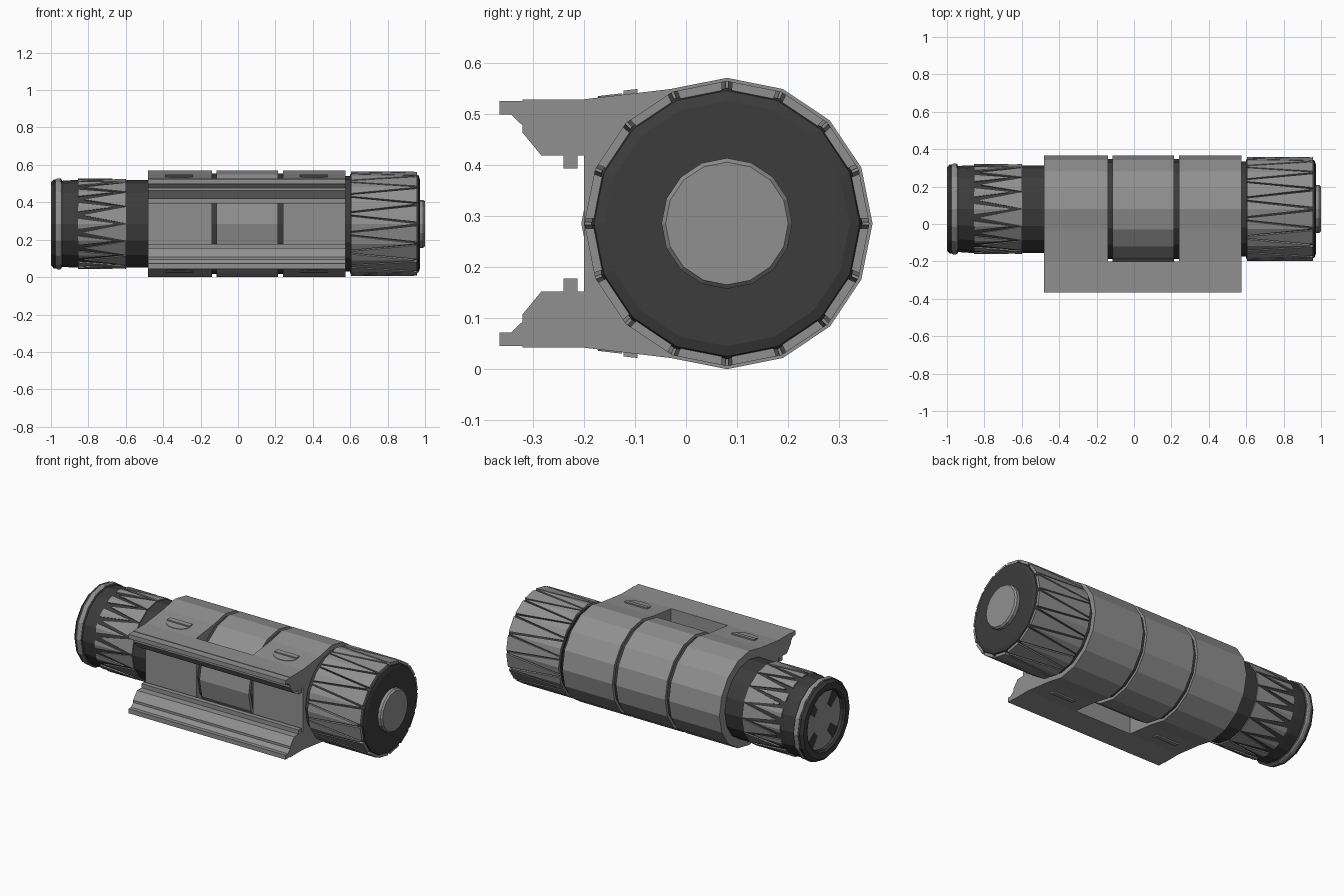
import bpy, bmesh, math

if "Cube" in bpy.data.objects:
    bpy.data.objects.remove(bpy.data.objects["Cube"])

CY, CZ, N = 0.08, 0.285, 16      # barrel axis and number of sides
STEP = 2 * math.pi / N


def material(name, v):
    m = bpy.data.materials.new(name)
    m.diffuse_color = (v, v, v, 1)
    m.use_nodes = True
    m.node_tree.nodes["Principled BSDF"].inputs["Base Color"].default_value = m.diffuse_color
    return m


GREY = material("mid grey", 0.28)
DARK = material("charcoal", 0.045)


def make(name, verts, faces, mat):
    bm = bmesh.new()
    vs = [bm.verts.new(v) for v in verts]
    for f in faces:
        bm.faces.new([vs[i] for i in f])
    bmesh.ops.recalc_face_normals(bm, faces=bm.faces)
    me = bpy.data.meshes.new(name)
    bm.to_mesh(me)
    bm.free()
    me.materials.append(mat)
    ob = bpy.data.objects.new(name, me)
    bpy.context.collection.objects.link(ob)
    return ob


def loft_faces(n):
    """Faces of a closed solid with two n-point ends."""
    return [list(range(n)), list(range(n, 2 * n))] + \
           [[i, (i + 1) % n, n + (i + 1) % n, n + i] for i in range(n)]


def prism(name, pts, x0, x1, mat):
    """Extrude a (y, z) outline along x."""
    return make(name, [(x, y, z) for x in (x0, x1) for y, z in pts],
                loft_faces(len(pts)), mat)


def polar(x, r, a):
    return (x, CY + r * math.cos(a), CZ + r * math.sin(a))


def lathe(name, prof, mat):
    """Revolve an (x, r) profile in N flat sides and cap both ends."""
    verts = [polar(x, r, i * STEP) for x, r in prof for i in range(N)]
    faces = [[k * N + i, k * N + (i + 1) % N, (k + 1) * N + (i + 1) % N, (k + 1) * N + i]
             for k in range(len(prof) - 1) for i in range(N)]
    last = (len(prof) - 1) * N
    faces += [list(range(N)), list(range(last, last + N))]
    return make(name, verts, faces, mat)


def facet_r(r, a):
    """Radius on the flat-sided barrel at angle a."""
    return r * math.cos(STEP / 2) / math.cos(a % STEP - STEP / 2)


def teeth(name, xa, ha, xb, hb, offset, rin, rout, mat):
    """Ring of tapered plates; ha and hb are half widths in degrees at each end."""
    verts, faces = [], []
    for k in range(N):
        c, base = (k + offset) * STEP, len(verts)
        for r in (rin, rout):
            for x, h in ((xa, ha), (xb, hb)):
                order = (-1, 0, 1) if x == xa else (1, 0, -1)
                for s in order:
                    a = c + s * math.radians(h)
                    verts.append(polar(x, facet_r(r, a), a))
        top = [[0, 1, 4, 5], [1, 2, 3, 4]]
        local = top + [[i + 6 for i in f] for f in top]
        local += [[i, (i + 1) % 6, 6 + (i + 1) % 6, 6 + i] for i in range(6)]
        faces += [[base + i for i in f] for f in local]
    return make(name, verts, faces, mat)


def flip(pts):
    return [(y, 2 * CZ - z) for y, z in pts]


# Clamp body: two end blocks that run from the barrel to a flat front
ring = [polar(0, 0.285, i * STEP)[1:] for i in range(-5, 6)]
block = ring + [(-0.2, 0.528), (-0.2, 0.042)]
prism("clamp_block_left", block, -0.48, -0.14, GREY)
prism("clamp_block_right", block, 0.24, 0.575, GREY)

# Middle barrel segment and the dark grooves on both sides of it
lathe("middle_barrel", [(-0.115, 0.285), (0.215, 0.285)], GREY)
lathe("groove_core", [(-0.2, 0.268), (0.3, 0.268)], DARK)

# Clamp jaws with a small inner rail, mirrored top and bottom
jaw = [(-0.2, 0.528), (-0.32, 0.528), (-0.32, 0.525), (-0.365, 0.525), (-0.365, 0.498),
       (-0.342, 0.498), (-0.32, 0.477), (-0.32, 0.463), (-0.283, 0.418), (-0.24, 0.418),
       (-0.24, 0.393), (-0.212, 0.393), (-0.212, 0.418), (-0.2, 0.418)]
prism("upper_jaw", jaw, -0.48, 0.575, GREY)
prism("lower_jaw", flip(jaw), -0.48, 0.575, GREY)


# Latch marks on the sloping jaw roots: a raised bar and a half-round plate
def latch(name, outline, rise, low):
    verts = []
    for t in (-0.01, rise):
        for x, y in outline:
            z = 0.528 + (y + 0.2) * 0.117 + t
            verts.append((x, y, 2 * CZ - z if low else z))
    make(name, verts, loft_faces(len(outline)), GREY)


for side, low in (("upper", False), ("lower", True)):
    for cx in (-0.315, 0.405):
        bar = [(cx - 0.075, -0.122), (cx + 0.075, -0.122),
               (cx + 0.075, -0.095), (cx - 0.075, -0.095)]
        arc = [(cx + 0.075 * math.cos(i * math.pi / 8), -0.125 - 0.047 * math.sin(i * math.pi / 8))
               for i in range(9)]
        latch(side + "_latch_bar", bar, 0.008, low)
        latch(side + "_latch_plate", arc, 0.003, low)

# Right knob: dark core with interlocking grey wedges and a round end button
lathe("knob_core", [(0.5, 0.255), (0.6, 0.255), (0.6, 0.265), (0.95, 0.265),
                    (0.965, 0.26), (0.972, 0.24)], DARK)
teeth("knob_wedges_out", 0.605, 1.2, 0.958, 9.2, 0.5, 0.255, 0.279, GREY)
teeth("knob_wedges_in", 0.605, 8.6, 0.94, 0.6, 0.0, 0.255, 0.279, GREY)
lathe("end_button", [(0.96, 0.128), (0.99, 0.128), (1.0, 0.12)], GREY)

# Left grip: dark tube with a hollow socket
lathe("grip_tube", [(-0.84, 0.17), (-0.99, 0.175), (-1.0, 0.185), (-1.0, 0.222), (-0.985, 0.238),
                    (-0.945, 0.238), (-0.94, 0.23), (-0.88, 0.234), (-0.47, 0.234)], DARK)
teeth("grip_teeth_left", -0.855, 6.5, -0.67, 0.7, 0.0, 0.22, 0.241, GREY)
teeth("grip_teeth_right", -0.82, 0.5, -0.6, 10.6, 0.5, 0.22, 0.241, GREY)

# Grey band near the socket rim
lathe("grip_band", [(-0.972, 0.2395), (-0.965, 0.243), (-0.95, 0.243), (-0.945, 0.2395)], GREY)

# Four prongs inside the socket
for k in range(4):
    a = math.pi / 4 + k * math.pi / 2
    pts = []
    for r, w in ((0.18, -0.035), (0.18, 0.035), (0.09, 0.022), (0.09, -0.022)):
        pts.append((CY + r * math.cos(a) - w * math.sin(a),
                    CZ + r * math.sin(a) + w * math.cos(a)))
    prism("socket_prong_%d" % (k + 1), pts, -0.975, -0.83, DARK)
